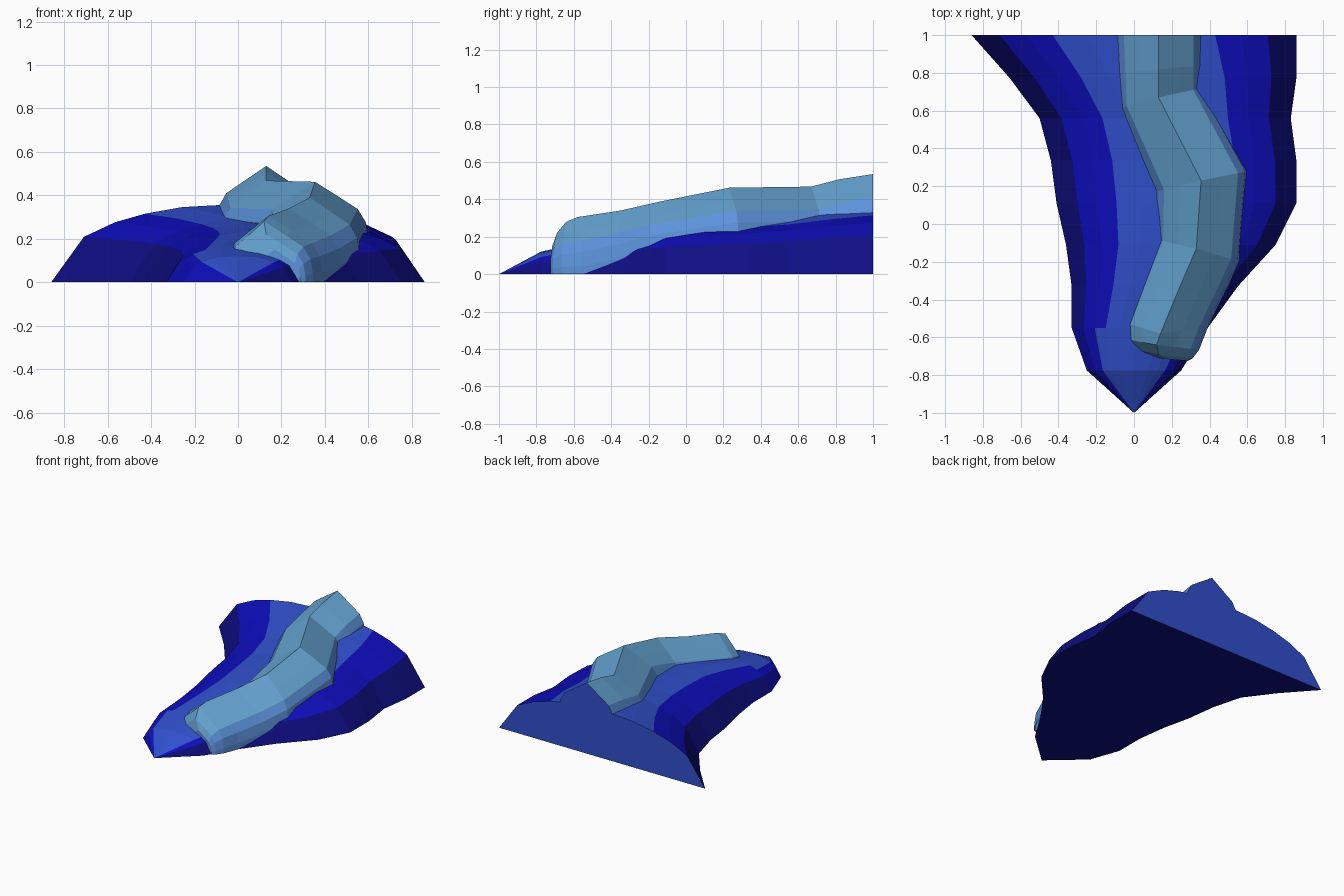
import bpy, bmesh

if "Cube" in bpy.data.objects:
    bpy.data.objects.remove(bpy.data.objects["Cube"])


def material(name, rgb):
    m = bpy.data.materials.new(name)
    lin = [((c / 255 + 0.055) / 1.055) ** 2.4 if c > 10 else c / 255 / 12.92 for c in rgb]
    m.diffuse_color = (*lin, 1)
    m.use_nodes = True
    m.node_tree.nodes["Principled BSDF"].inputs["Base Color"].default_value = m.diffuse_color
    return m


NAVY = material("navy", (14, 14, 132))
BLUE = material("deep blue", (13, 13, 188))
MID = material("mid blue", (48, 80, 205))
SKY = material("light blue", (92, 147, 220))
PALE = material("pale blue", (100, 162, 208))


def loft(name, rows, mats, pick, caps, cap_mat, closed):
    """Skin equal-length rows; pick(row, column) gives the material slot."""
    bm = bmesh.new()
    vs = [[bm.verts.new(p) for p in r] for r in rows]
    n = len(rows[0])
    for i in range(len(vs) - 1):
        for j in range(n if closed else n - 1):
            k = (j + 1) % n
            f = bm.faces.new((vs[i][j], vs[i][k], vs[i + 1][k], vs[i + 1][j]))
            f.material_index = pick(i, j)
    for r, slot in zip(caps, cap_mat):
        bm.faces.new(vs[r]).material_index = slot
    bmesh.ops.remove_doubles(bm, verts=bm.verts, dist=1e-4)
    bmesh.ops.recalc_face_normals(bm, faces=bm.faces)
    me = bpy.data.meshes.new(name)
    bm.to_mesh(me)
    bm.free()
    for m in mats:
        me.materials.append(m)
    ob = bpy.data.objects.new(name, me)
    bpy.context.collection.objects.link(ob)
    return ob


# Sloping mound: y, left x, right x, crest height
mound = [(-1, 0, 0, 0), (-.775, -.25, .25, .12), (-.55, -.33, .39, .17),
         (-.33, -.33, .55, .215), (-.11, -.36, .75, .25), (.11, -.41, .86, .27),
         (.335, -.44, .86, .285), (.56, -.5, .83, .305), (.775, -.66, .86, .335),
         (1, -.86, .86, .36)]
half = [(1, 0), (.825, .58), (.66, .765), (.5, .875), (.3, .96)]
section = [(-f, h) for f, h in half] + [(0, 1)] + [(f, h) for f, h in reversed(half)]
rows = []
for y, l, r, h in mound:
    c, w = (l + r) / 2, (r - l) / 2
    rows.append([(c + f * w, y, g * h) for f, g in section])


def mound_slot(i, j):
    if j == 10:
        return 0                       # underside
    e = min(j, 9 - j)                  # strips counted in from the edge
    if i < 2:                          # front tip is a shade lighter on the left
        return (1 if j < 5 else 0) if e == 0 else 1 if e == 1 else 2
    return 0 if e == 0 else 1 if e < 3 else 2


loft("mound", rows, [NAVY, BLUE, MID], mound_slot, [-1], [2], True)

# Winding ridge: left xy, crest xy, right xy, crest height
ridge = [((.06, -.695), (.17, -.715), (.285, -.725), .15),
         ((0, -.665), (.13, -.69), (.31, -.712), .22),
         ((-.045, -.61), (.12, -.64), (.345, -.665), .28),
         ((-.055, -.52), (.14, -.58), (.39, -.55), .305),
         ((.01, -.33), (.235, -.35), (.475, -.375), .34),
         ((.11, -.08), (.33, -.13), (.56, -.2), .39),
         ((.11, .17), (.355, .23), (.6, .28), .462),
         ((-.08, .61), (.13, .67), (.36, .72), .468),
         ((-.09, .8), (.13, .82), (.36, .84), .507),
         ((-.1, 1), (.13, 1), (.36, 1), .535)]
drop = [(1, .26), (.95, .185), (.8, .125), (.45, .07)]
rows = []
for n, (l, c, r, z) in enumerate(ridge):
    k = min(1, z / .3)
    base = .3 if n == len(ridge) - 1 else 0
    left = [(c[0] + (l[0] - c[0]) * t, c[1] + (l[1] - c[1]) * t, max(base, z - d * k)) for t, d in drop]
    right = [(c[0] + (r[0] - c[0]) * t, c[1] + (r[1] - c[1]) * t, max(base, z - d * k)) for t, d in drop]
    rows.append([(*l, base)] + left + [(*c, z)] + right[::-1] + [(*r, base)])


def ridge_slot(i, j):
    return 1 if 3 <= j <= 6 else 0     # paler upper strips


loft("ridge", rows, [SKY, PALE, MID], ridge_slot, [0, -1], [0, 2], False)
